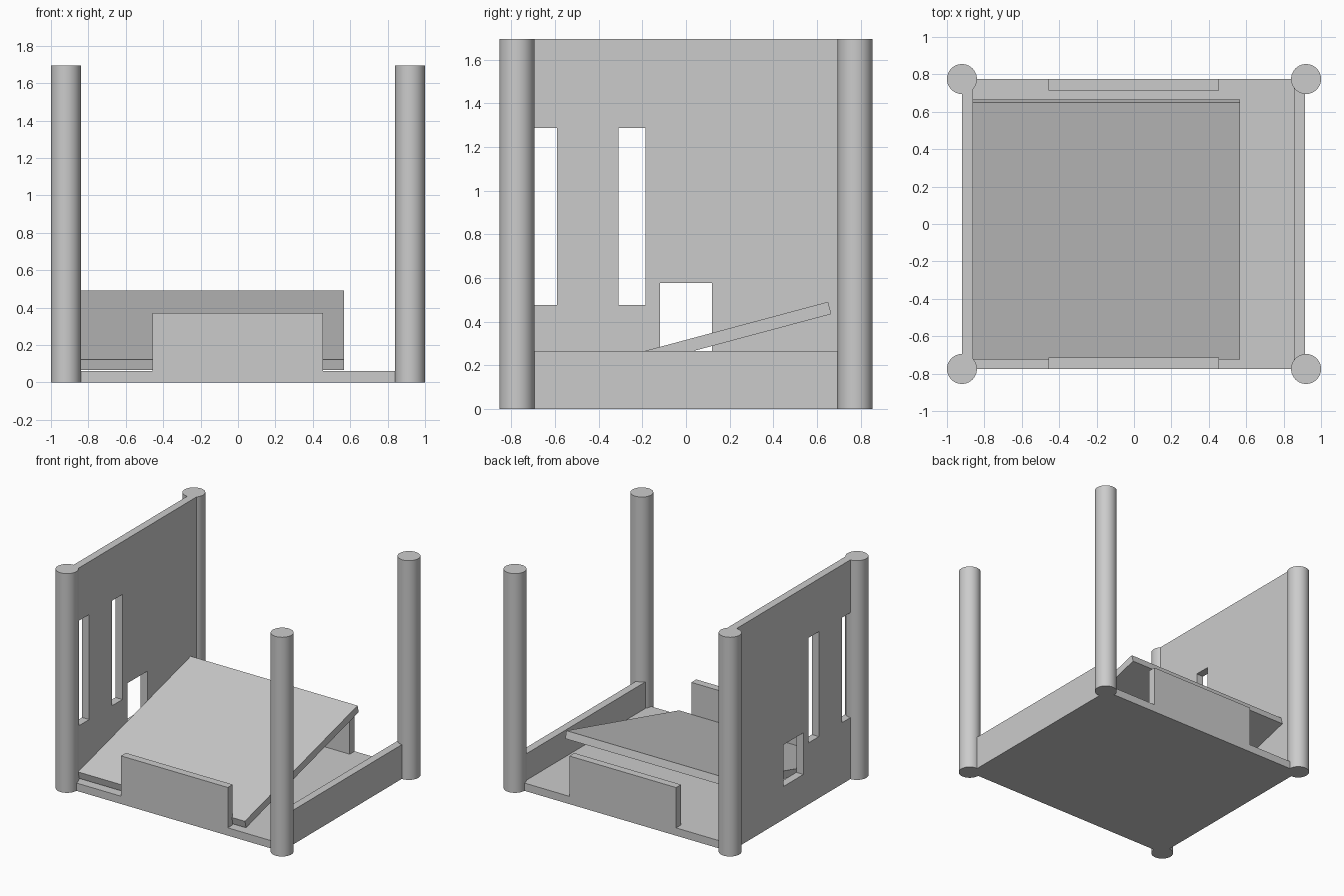
import bpy, math

cube = bpy.data.objects.get("Cube")
if cube:
    bpy.data.objects.remove(cube, do_unlink=True)

grey = bpy.data.materials.new("plain grey")
grey.diffuse_color = (0.6, 0.6, 0.6, 1)
grey.use_nodes = True
grey.node_tree.nodes["Principled BSDF"].inputs["Base Color"].default_value = (0.6, 0.6, 0.6, 1)

HEIGHT = 1.695
POST_X, POST_Y, POST_R = 0.92, 0.775, 0.08
THICK = 0.06


def finish(name):
    ob = bpy.context.object
    ob.name = name
    ob.data.materials.append(grey)
    return ob


def box(name, x, y, z):
    """Box from its (low, high) limits on each axis."""
    bpy.ops.mesh.primitive_cube_add(size=1, location=[sum(r) / 2 for r in (x, y, z)])
    bpy.context.object.scale = [r[1] - r[0] for r in (x, y, z)]
    bpy.ops.object.transform_apply(location=False, rotation=False, scale=True)
    return finish(name)


# Corner posts
for side, sx in (("right", -1), ("left", 1)):
    for end, sy in (("front", -1), ("back", 1)):
        bpy.ops.mesh.primitive_cylinder_add(
            vertices=64, radius=POST_R, depth=HEIGHT,
            location=(sx * POST_X, sy * POST_Y, HEIGHT / 2))
        bpy.ops.object.shade_smooth_by_angle(angle=math.radians(30))
        finish(f"{end}_{side}_post")

# Floor and low side wall
inner = POST_X - THICK
span_y = (-POST_Y, POST_Y)
box("floor", (-inner, inner), span_y, (0, THICK))
box("low_wall", (inner - 0.005, POST_X - 0.005), span_y, (0, 0.265))

# Front and back panels standing on the floor
for end, sy in (("front", -1), ("back", 1)):
    limits = sorted((sy * POST_Y, sy * (POST_Y - THICK)))
    box(f"{end}_panel", (-0.458, 0.455), limits, (THICK, 0.372))

# Tall wall with two slits and a small hatch
wall = box("tall_wall", (-POST_X, -inner), span_y, (0, HEIGHT))
openings = [
    ((-0.715, -0.59), (0.475, 1.287)),
    ((-0.31, -0.185), (0.475, 1.287)),
    ((-0.12, 0.12), (0.255, 0.577)),
]
for y, z in openings:
    cutter = box("opening_cutter", (-1.1, -0.7), y, z)
    cutter.hide_render = True
    cut = wall.modifiers.new("opening", "BOOLEAN")
    cut.operation = "DIFFERENCE"
    cut.solver = "EXACT"
    cut.object = cutter
    bpy.context.view_layer.objects.active = wall
    bpy.ops.object.modifier_apply(modifier=cut.name)
    bpy.data.objects.remove(cutter, do_unlink=True)

# Sloping board rising to the back
tilt = math.radians(15)
length, board = 1.425, 0.058
ramp = box("ramp", (-inner, 0.567), (-length / 2, length / 2), (-board / 2, board / 2))
ramp.rotation_euler.x = tilt
ramp.location.y = -0.03
ramp.location.z = 0.278
